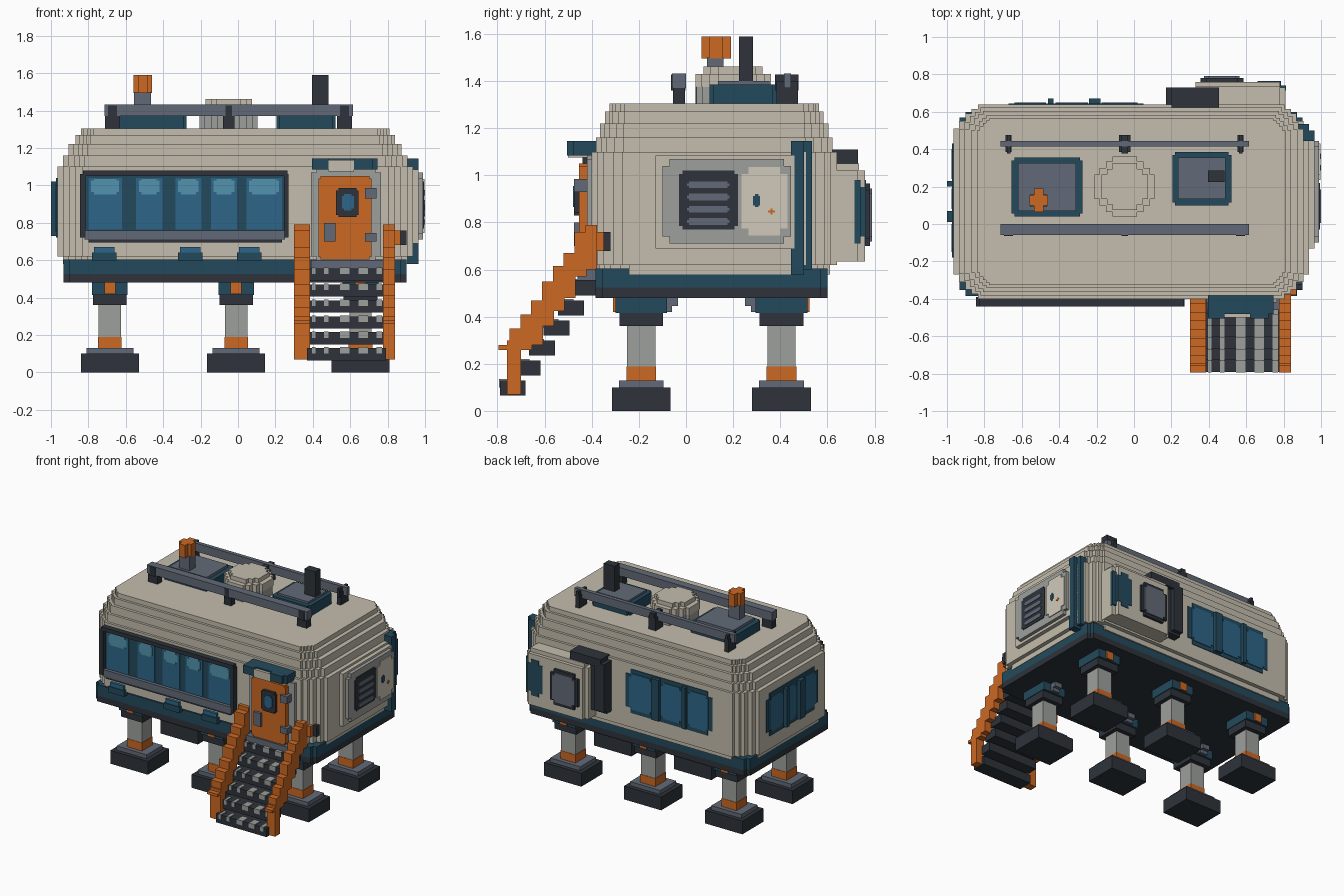
import bpy, bmesh

old = bpy.data.objects.get("Cube")
if old:
    bpy.data.objects.remove(old, do_unlink=True)


def srgb(h):
    out = []
    for i in (0, 2, 4):
        c = int(h[i:i + 2], 16) / 255
        out.append(c / 12.92 if c <= 0.04045 else ((c + 0.055) / 1.055) ** 2.4)
    return (*out, 1.0)


COLOURS = {"beige": "C4BDAD", "pale": "D0CABA", "teal": "234A5C", "dark": "2E343B",
           "orange": "CC6823", "grey": "626A77", "light_grey": "9EA09C",
           "blue": "2D6688", "light_blue": "5292AE"}
MATS = {}
for name, code in COLOURS.items():
    m = bpy.data.materials.new(name)
    m.use_nodes = True
    m.diffuse_color = srgb(code)
    m.node_tree.nodes["Principled BSDF"].inputs["Base Color"].default_value = srgb(code)
    MATS[name] = m


def part(name, *boxes):
    """One flat-shaded object made of (colour, x0, x1, y0, y1, z0, z1) blocks."""
    bm = bmesh.new()
    used = []
    for col, x0, x1, y0, y1, z0, z1 in boxes:
        if col not in used:
            used.append(col)
        r = bmesh.ops.create_cube(bm, size=1)
        for v in r["verts"]:
            v.co = ((x0 + x1) / 2 + v.co.x * (x1 - x0), (y0 + y1) / 2 + v.co.y * (y1 - y0),
                    (z0 + z1) / 2 + v.co.z * (z1 - z0))
            for f in v.link_faces:
                f.material_index = used.index(col)
    me = bpy.data.meshes.new(name)
    bm.to_mesh(me)
    bm.free()
    for c in used:
        me.materials.append(MATS[c])
    ob = bpy.data.objects.new(name, me)
    bpy.context.collection.objects.link(ob)
    return ob


def notched(col, x0, x1, y0, y1, z0, z1, flat, n=0.03):
    """Plate, thin along axis 'flat', with its corners notched out."""
    a = [(x0, x1), (y0, y1), (z0, z1)]
    i, j = [k for k in range(3) if k != flat]
    out = []
    for p, q in ((n, 0), (0, n)):
        b = list(a)
        b[i] = (a[i][0] + p, a[i][1] - p)
        b[j] = (a[j][0] + q, a[j][1] - q)
        out.append((col, *b[0], *b[1], *b[2]))
    return out


def plan(col, hx, hy, z0, z1, steps, cx=-0.015, cy=0.12):
    """Slab with stair-stepped corners in plan."""
    return [(col, cx - hx + a, cx + hx - a, cy - hy + b, cy + hy - b, z0, z1) for a, b in steps]


# Hull: stepped layers narrowing towards the roof
CORNER = [(0, 0.13), (0.03, 0.09), (0.065, 0.05), (0.095, 0.025), (0.13, 0)]
hull = plan("beige", 0.92, 0.49, 0.58, 0.66, CORNER)
for d, top in ((0, 1.10), (0.03, 1.16), (0.06, 1.22), (0.095, 1.27), (0.125, 1.305)):
    steps = [(a * (1 - d * 4), b * (1 - d * 4)) for a, b in CORNER]
    hull += plan("beige", 0.95 - d, 0.52 - d * 0.6, 0.62, top, steps)
part("hull", *hull)
part("base_band", *plan("teal", 0.917, 0.492, 0.525, 0.605, [(0, 0.03), (0.03, 0)], cy=0.108))
part("base_plate", *plan("dark", 0.917, 0.492, 0.48, 0.525, [(0, 0.03), (0.03, 0)], cy=0.108))

# Front window with five panes
fw = [("dark", -0.83, 0.265, -0.44, -0.39, 1.05, 1.08), ("dark", -0.80, 0.235, -0.43, -0.39, 0.695, 0.72),
      ("dark", -0.845, -0.815, -0.44, -0.39, 0.72, 1.06), ("dark", 0.245, 0.27, -0.44, -0.39, 0.72, 1.06),
      ("grey", -0.82, 0.25, -0.435, -0.39, 0.71, 0.76), ("teal", -0.82, 0.25, -0.41, -0.39, 0.75, 1.06)]
for x0, x1 in ((-0.80, -0.62), (-0.545, -0.405), (-0.335, -0.195), (-0.145, -0.005), (0.045, 0.235)):
    fw.append(("blue", x0, x1, -0.416, -0.40, 0.765, 1.04))
    fw += notched("light_blue", x0 + 0.015, x1 - 0.015, -0.42, -0.40, 0.95, 1.04, 1, 0.015)
part("front_window", *fw)

# Clips on the band below the window
for i, x in enumerate((-0.715, -0.255, 0.06)):
    part(f"band_clip_{i}", ("teal", x - 0.065, x + 0.065, -0.425, -0.36, 0.595, 0.64),
         ("blue", x - 0.055, x + 0.055, -0.42, -0.38, 0.64, 0.67))

# Back window
bw = notched("teal", -0.67, 0.05, 0.60, 0.645, 0.73, 1.06, 1, 0.04)
for x0, x1 in ((-0.64, -0.47), (-0.42, -0.245), (-0.175, 0.02)):
    bw += notched("blue", x0, x1, 0.60, 0.65, 0.76, 1.03, 1, 0.02)
for x0, x1 in ((-0.46, -0.43), (-0.24, -0.18)):
    bw.append(("teal", x0, x1, 0.60, 0.67, 0.74, 1.05))
part("back_window", *bw)

# End window on the right end
ew = notched("teal", -0.972, -0.93, -0.18, 0.43, 0.72, 1.04, 0, 0.04)
for y0, y1 in ((-0.15, 0.0), (0.08, 0.19), (0.24, 0.40)):
    ew += notched("blue", -0.977, -0.93, y0, y1, 0.75, 1.01, 0, 0.02)
for y0, y1 in ((0.01, 0.07), (0.20, 0.23)):
    ew.append(("teal", -1.0, -0.93, y0, y1, 0.73, 1.02))
part("end_window", *ew)

# Service panel on the left end
sp = [("beige", 0.90, 0.965, -0.13, 0.46, 0.69, 1.085)]
sp += notched("light_grey", 0.93, 0.99, -0.10, 0.445, 0.71, 1.07, 0)
sp += notched("dark", 0.95, 0.995, -0.03, 0.22, 0.77, 1.02, 0, 0.015)
sp += notched("pale", 0.95, 0.996, 0.235, 0.43, 0.745, 1.035, 0, 0.03)
for k in range(4):
    sp += notched("grey", 0.96, 1.0, 0.005, 0.185, 0.79 + k * 0.052, 0.818 + k * 0.052, 0, 0.008)
sp += notched("teal", 0.96, 1.0, 0.285, 0.315, 0.865, 0.92, 0, 0.008)
sp += notched("orange", 0.96, 1.0, 0.348, 0.378, 0.833, 0.86, 0, 0.01)
part("service_panel", *sp)
part("corner_post", ("teal", 0.85, 0.965, 0.445, 0.50, 0.58, 1.145),
     ("teal", 0.85, 0.935, 0.445, 0.535, 0.60, 1.145))

# Rear equipment box
part("rear_box", *plan("beige", 0.255, 0.13, 0.635, 1.02, [(0, 0.03), (0.03, 0)], 0.555, 0.63),
     ("beige", 0.33, 0.78, 0.55, 0.735, 1.0, 1.05),
     *notched("teal", 0.66, 0.785, 0.70, 0.764, 0.71, 0.98, 1),
     ("teal", 0.74, 0.814, 0.715, 0.74, 0.71, 0.98))
part("rear_hatch", *notched("dark", 0.355, 0.585, 0.74, 0.78, 0.70, 0.965, 1),
     *notched("grey", 0.375, 0.565, 0.75, 0.79, 0.72, 0.945, 1, 0.02))
part("rear_duct", ("dark", 0.20, 0.455, 0.60, 0.73, 1.05, 1.11), ("dark", 0.17, 0.305, 0.60, 0.70, 0.70, 1.06),
     ("dark", 0.17, 0.25, 0.60, 0.73, 0.72, 1.08))

# Door, frame and canopy
part("door_frame", *notched("light_grey", 0.39, 0.765, -0.42, -0.36, 0.59, 1.10, 1),
     ("grey", 0.39, 0.775, -0.46, -0.36, 0.53, 0.60))
part("door", *notched("orange", 0.43, 0.715, -0.455, -0.40, 0.605, 1.05, 1, 0.012),
     *notched("dark", 0.525, 0.645, -0.475, -0.43, 0.83, 0.985, 1, 0.012),
     *notched("blue", 0.555, 0.62, -0.48, -0.43, 0.865, 0.955, 1, 0.012),
     ("grey", 0.46, 0.52, -0.475, -0.43, 0.70, 0.80),
     ("grey", 0.68, 0.74, -0.475, -0.40, 0.93, 0.985), ("grey", 0.68, 0.74, -0.475, -0.40, 0.70, 0.745))
part("door_canopy", ("teal", 0.395, 0.745, -0.48, -0.36, 1.085, 1.145),
     ("teal", 0.395, 0.485, -0.505, -0.36, 1.085, 1.145), ("teal", 0.62, 0.72, -0.505, -0.36, 1.085, 1.145),
     ("beige", 0.485, 0.62, -0.50, -0.40, 1.075, 1.135))
part("wall_hook", ("orange", 0.80, 0.87, -0.38, -0.33, 0.68, 0.76), ("dark", 0.86, 0.90, -0.35, -0.32, 0.68, 0.76))

# Stairs: dark treads with grey grip strips
stairs = []
for i in range(6):
    y, z = -0.79 + 0.062 * i, 0.13 + 0.085 * i
    stairs.append(("dark", 0.37, 0.79, y, y + 0.11, z - 0.065, z))
    for x0, x1 in ((0.395, 0.415), (0.46, 0.485), (0.545, 0.595), (0.645, 0.695), (0.74, 0.77)):
        stairs.append(("light_grey", x0, x1, y - 0.004, y + 0.064, z - 0.03, z + 0.005))
part("stair_treads", *stairs)

# Stepped stair rails
TOPS = (0.28, 0.35, 0.41, 0.47, 0.55, 0.615, 0.67, 0.76, 0.79)
for side, x0, x1 in (("right", 0.30, 0.385), ("left", 0.775, 0.84)):
    rail = [("orange", x0, x1, -0.76, -0.70, 0.07, 0.30)]
    for i, t in enumerate(TOPS):
        y = -0.795 + 0.046 * i
        rail.append(("orange", x0, x1, y, y + 0.05, max(t - 0.19, 0.26), t))
    part(f"stair_rail_{side}", *rail)

# Six legs with feet
for i, x in enumerate((-0.685, -0.01, 0.655)):
    for row, y, s in (("front", -0.19, 1), ("back", 0.405, -1)):
        part(f"leg_{row}_{i}",
             ("dark", x - 0.155, x + 0.155, y - 0.125, y + 0.125, 0, 0.10),
             ("grey", x - 0.125, x + 0.125, y - 0.095, y + 0.095, 0.10, 0.13),
             ("orange", x - 0.063, x + 0.063, y - 0.063, y + 0.063, 0.13, 0.19),
             ("light_grey", x - 0.06, x + 0.06, y - 0.06, y + 0.06, 0.19, 0.37),
             ("dark", x - 0.09, x + 0.09, y - 0.093, y + 0.093, 0.36, 0.42),
             ("teal", x - 0.095, x + 0.095, y - 0.11, y + 0.11, 0.415, 0.485),
             ("orange", x - 0.03, x + 0.03, y - s * 0.12, y - s * 0.05, 0.42, 0.482),
             ("grey", x - 0.03, x + 0.03, y + min(0, s * 0.155), y + max(0, s * 0.155), 0.445, 0.485),
             ("grey", x - 0.03, x + 0.03, y + min(0, s * 0.13), y + max(0, s * 0.13), 0.42, 0.45))

# Roof rails on posts
for name, y0, y1, p0, p1 in (("front", -0.06, 0.0, -0.055, -0.005), ("back", 0.415, 0.445, 0.385, 0.475)):
    rr = [("grey", -0.715, 0.615, y0, y1, 1.37, 1.432)]
    for x in (-0.67, -0.05, 0.57):
        w = 0.03 if x == -0.05 else 0.04
        if name == "back":
            w = 0.016 if x != -0.05 else 0.03
        rr += [("dark", x - w, x + w, p0, p1, 1.30, 1.40),
               ("dark", x - w * 0.6, x + w * 0.6, p0 - 0.008, p1 + 0.002, 1.36, 1.428)]
    part(f"roof_rail_{name}", *rr)

# Roof hatches, beacon and antenna
part("roof_hatch_right", *notched("teal", -0.655, -0.275, 0.04, 0.355, 1.30, 1.375, 2, 0.015),
     ("grey", -0.62, -0.31, 0.07, 0.325, 1.32, 1.395))
part("roof_hatch_left", *notched("teal", 0.205, 0.52, 0.10, 0.385, 1.30, 1.385, 2, 0.015),
     ("grey", 0.235, 0.49, 0.135, 0.355, 1.32, 1.40))
part("beacon", ("grey", -0.555, -0.465, 0.09, 0.16, 1.38, 1.50),
     ("orange", -0.56, -0.46, 0.10, 0.155, 1.495, 1.59), ("orange", -0.535, -0.485, 0.065, 0.19, 1.495, 1.59))
part("antenna", ("dark", 0.395, 0.485, 0.225, 0.285, 1.38, 1.59))

# Round stepped roof vent
ROUND = [(0, 0.095), (0.025, 0.06), (0.06, 0.025), (0.095, 0)]
part("roof_vent", *plan("light_grey", 0.155, 0.155, 1.30, 1.375, ROUND, -0.05, 0.2),
     *plan("beige", 0.16, 0.16, 1.375, 1.43, ROUND, -0.05, 0.2),
     *plan("beige", 0.125, 0.125, 1.42, 1.462, [(0, 0.06), (0.03, 0.03), (0.06, 0)], -0.05, 0.2))
